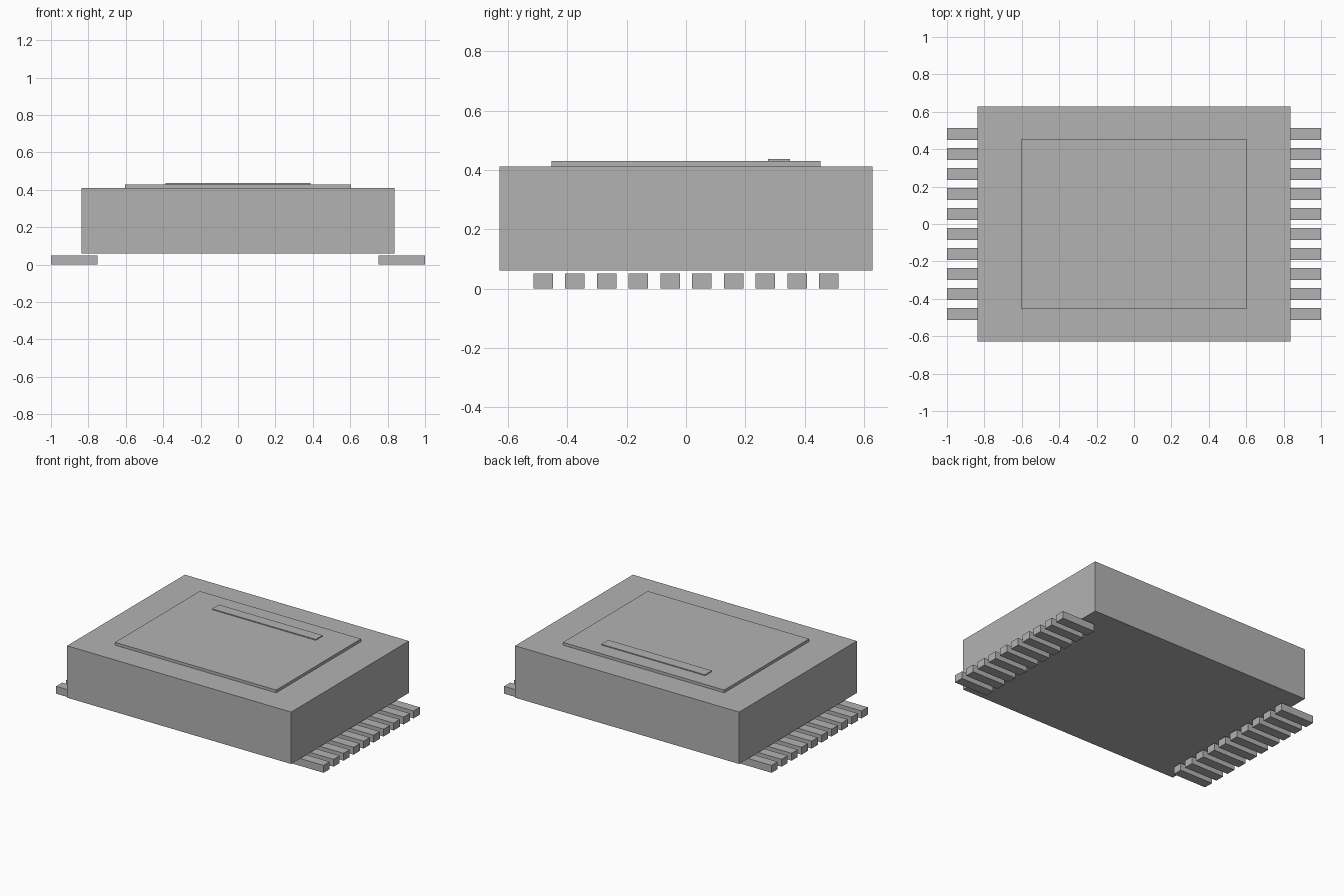
import bpy
import bmesh
from mathutils import Matrix, Vector

default_cube = bpy.data.objects.get("Cube")
if default_cube:
    bpy.data.objects.remove(default_cube, do_unlink=True)

GREY = (0.45, 0.45, 0.45, 1.0)
grey = bpy.data.materials.new("plain grey")
grey.use_nodes = True
grey.diffuse_color = GREY
grey.node_tree.nodes["Principled BSDF"].inputs["Base Color"].default_value = GREY


def box(name, low, high):
    """Axis-aligned box between two corners."""
    low, high = Vector(low), Vector(high)
    bm = bmesh.new()
    bmesh.ops.create_cube(bm, size=1.0, matrix=Matrix.Diagonal((*(high - low), 1)))
    mesh = bpy.data.meshes.new(name)
    bm.to_mesh(mesh)
    bm.free()
    mesh.materials.append(grey)
    obj = bpy.data.objects.new(name, mesh)
    obj.location = (low + high) / 2
    bpy.context.collection.objects.link(obj)
    return obj


# Main housing with a raised panel and a thin marking bar on top
box("housing", (-0.838, -0.629, 0.06), (0.838, 0.629, 0.411))
box("top_panel", (-0.603, -0.453, 0.411), (0.603, 0.453, 0.43))
box("marker_bar", (-0.388, 0.276, 0.43), (0.388, 0.35, 0.436))

# Flat contact pins in a row under each side
PIN_COUNT, PITCH, HALF_WIDTH = 10, 0.107, 0.033
for i in range(PIN_COUNT):
    y = (i - (PIN_COUNT - 1) / 2) * PITCH
    for side, inner, outer in (("left", 0.75, 1.0), ("right", -1.0, -0.75)):
        box(f"{side}_pin_{i + 1}", (inner, y - HALF_WIDTH, 0), (outer, y + HALF_WIDTH, 0.05))
